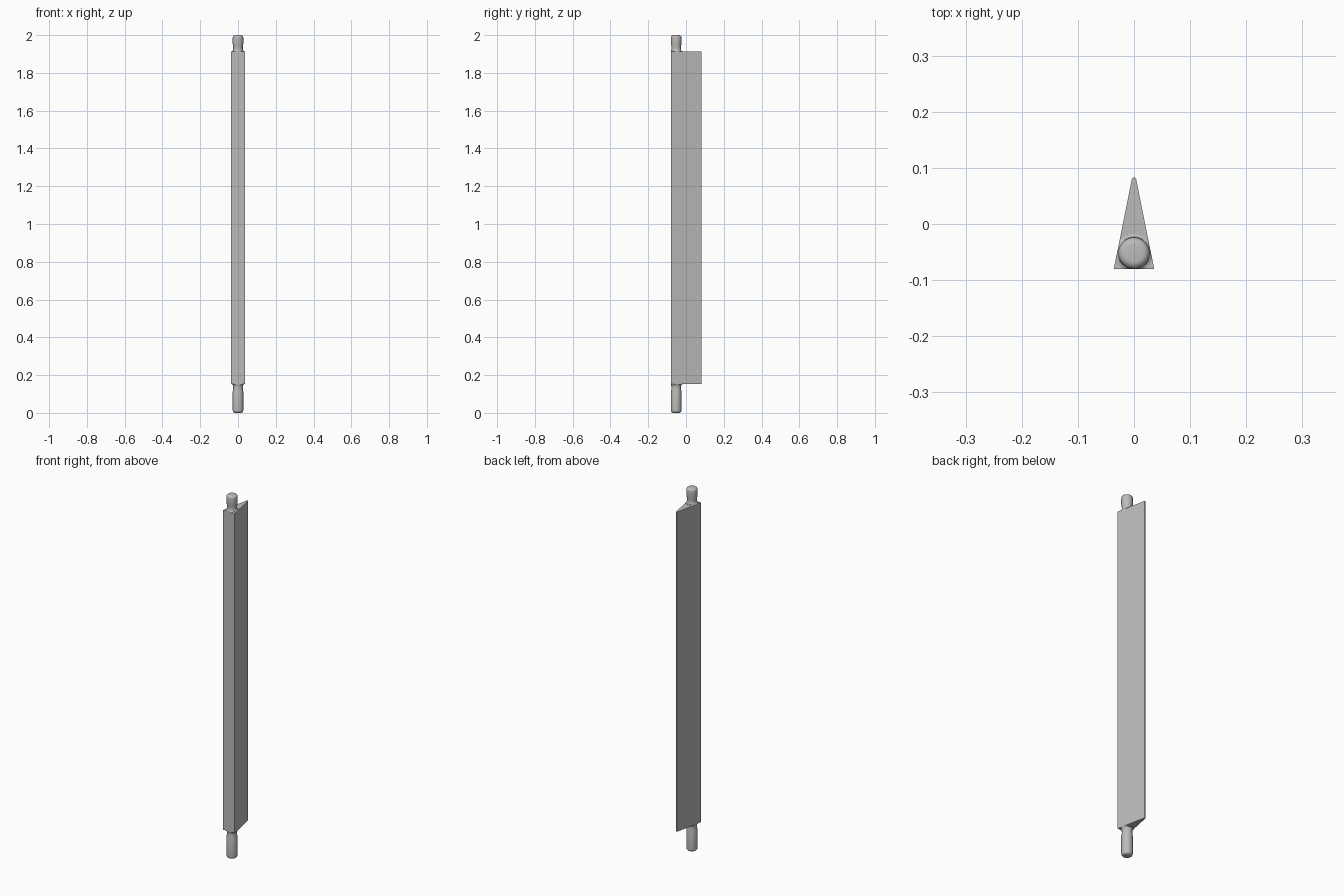
import bpy, bmesh, math

cube = bpy.data.objects.get("Cube")
if cube:
    bpy.data.objects.remove(cube, do_unlink=True)

grey = bpy.data.materials.new("plain grey")
grey.use_nodes = True
colour = (0.5, 0.5, 0.5, 1)
grey.diffuse_color = colour
grey.node_tree.nodes["Principled BSDF"].inputs["Base Color"].default_value = colour

FRONT, BACK = -0.08, 0.083
HALF, TIP = 0.036, 0.004
BOTTOM, TOP = 0.152, 1.913
PIN_Y = -0.052


def half_width(y):
    return HALF + (TIP - HALF) * (y - FRONT) / (BACK - TIP - FRONT)


def finish(bm, name):
    bmesh.ops.recalc_face_normals(bm, faces=bm.faces)
    mesh = bpy.data.meshes.new(name)
    bm.to_mesh(mesh)
    bm.free()
    mesh.materials.append(grey)
    obj = bpy.data.objects.new(name, mesh)
    bpy.context.collection.objects.link(obj)
    bpy.ops.object.select_all(action="DESELECT")
    obj.select_set(True)
    bpy.context.view_layer.objects.active = obj
    bpy.ops.object.shade_smooth_by_angle(angle=math.radians(35))
    return obj


# Tapered blade with a rounded trailing edge
bm = bmesh.new()
outline = [(-HALF, FRONT), (HALF, FRONT)]
for i in range(9):
    a = math.pi * i / 8
    outline.append((TIP * math.cos(a), BACK - TIP + TIP * math.sin(a)))
base = bm.faces.new([bm.verts.new((x, y, BOTTOM)) for x, y in outline])
ext = bmesh.ops.extrude_face_region(bm, geom=[base], use_keep_orig=True)
tops = [g for g in ext["geom"] if isinstance(g, bmesh.types.BMVert)]
bmesh.ops.translate(bm, verts=tops, vec=(0, 0, TOP - BOTTOM))
finish(bm, "blade")


# Round pins with a filleted base, slight neck and rounded end
def pin(name, start, end, segments=40):
    sign = 1 if end > start else -1
    length = abs(end - start)
    profile = [(0.034, -0.002), (0.034, 0.001), (0.029, 0.003), (0.0265, 0.007),
               (0.0255, 0.014), (0.0255, 0.028), (0.028, 0.04)]
    round_r = 0.013
    for i in range(7):
        a = math.pi / 2 * i / 6
        profile.append((0.015 + round_r * math.cos(a),
                        length - round_r + round_r * math.sin(a)))
    bm = bmesh.new()
    rings = []
    for r, h in profile:
        ring = []
        for k in range(segments):
            a = math.tau * k / segments
            y = max(PIN_Y + r * math.sin(a), FRONT)
            limit = half_width(y)
            x = max(-limit, min(limit, r * math.cos(a)))
            ring.append(bm.verts.new((x, y, start + sign * h)))
        rings.append(ring)
    for low, high in zip(rings, rings[1:]):
        for k in range(segments):
            n = (k + 1) % segments
            bm.faces.new((low[k], low[n], high[n], high[k]))
    bm.faces.new(rings[0])
    bm.faces.new(rings[-1])
    finish(bm, name)


pin("upper_pin", TOP, 2.0)
pin("lower_pin", BOTTOM, 0.0)
